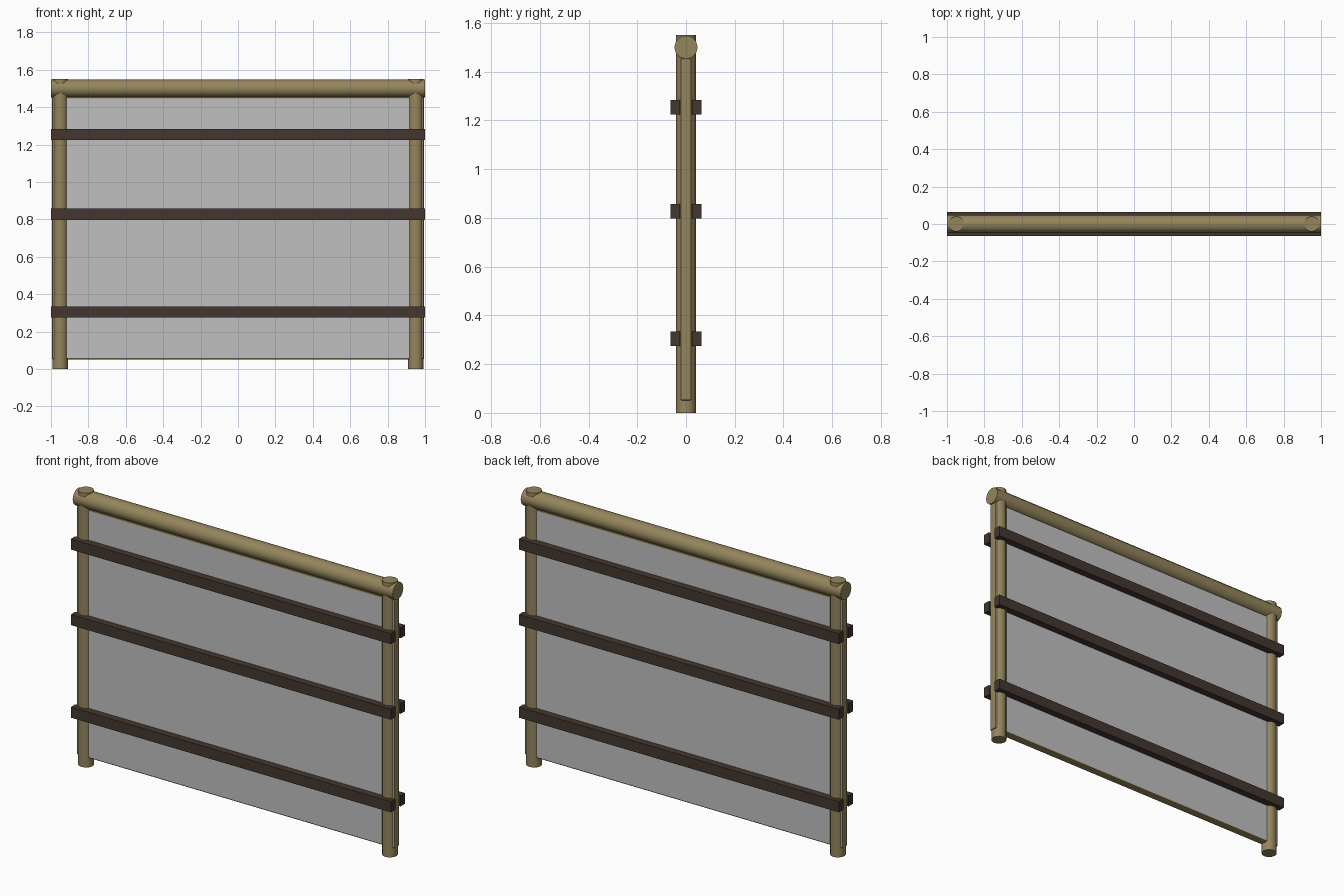
import bpy
import math

cube = bpy.data.objects.get("Cube")
if cube:
    bpy.data.objects.remove(cube, do_unlink=True)


def material(name, rgb):
    mat = bpy.data.materials.new(name)
    mat.use_nodes = True
    color = (*rgb, 1)
    mat.diffuse_color = color
    mat.node_tree.nodes["Principled BSDF"].inputs["Base Color"].default_value = color
    return mat


tan = material("tan wood", (0.30, 0.235, 0.108))
dark = material("dark wood", (0.058, 0.037, 0.028))
grey = material("grey panel", (0.53, 0.53, 0.53))


def pole(name, radius, length, location, rotation=(0, 0, 0)):
    bpy.ops.mesh.primitive_cylinder_add(vertices=12, radius=radius, depth=length,
                                        location=location, rotation=rotation)
    obj = bpy.context.object
    obj.name = name
    obj.data.materials.append(tan)
    bpy.ops.object.shade_smooth_by_angle(angle=math.radians(40))
    return obj


def box(name, size, location, mat):
    bpy.ops.mesh.primitive_cube_add(size=1, location=location)
    obj = bpy.context.object
    obj.name = name
    obj.scale = size
    bpy.ops.object.transform_apply(location=False, rotation=False, scale=True)
    obj.data.materials.append(mat)
    return obj


# Round posts and the beam across their tops
for side, x in (("right", -0.95), ("left", 0.95)):
    pole(side + "_post", 0.041, 1.55, (x, 0, 0.775))
pole("top_beam", 0.048, 2.0, (0, 0, 1.5), (0, math.pi / 2, 0))

# Thin panel with chamfered wooden edges and grey faces
panel = box("panel", (1.99, 0.046, 1.405), (0, 0, 0.7525), tan)
bevel = panel.modifiers.new("edge_chamfer", "BEVEL")
bevel.width = 0.008
bevel.segments = 2
bpy.context.view_layer.objects.active = panel
bpy.ops.object.modifier_apply(modifier="edge_chamfer")
panel.data.materials.append(grey)
for face in panel.data.polygons:
    face.material_index = 1 if abs(face.normal.y) > 0.99 else 0

# Horizontal rails on both faces
for level, z in (("lower", 0.304), ("middle", 0.827), ("upper", 1.254)):
    for side, y in (("front", -0.044), ("back", 0.044)):
        box(f"{level}_{side}_rail", (2.0, 0.04, 0.06), (0, y, z), dark)
